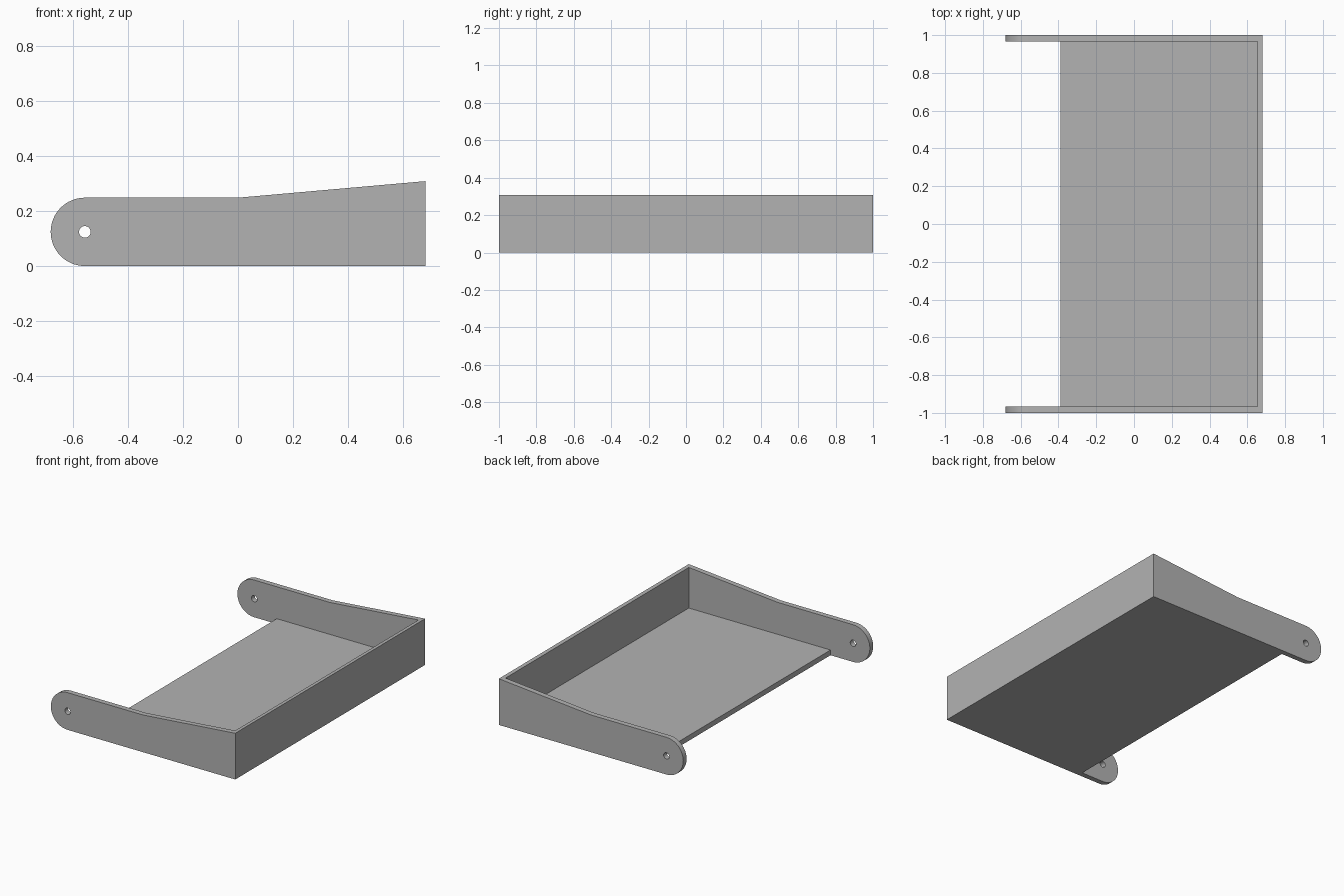
import bpy, bmesh
from math import cos, sin, pi, radians

default = bpy.data.objects.get("Cube")
if default:
    bpy.data.objects.remove(default, do_unlink=True)

# Main dimensions
END_X = 0.68            # outer face of the end wall
WALL_X = 0.655          # inner face of the end wall
FLOOR_X = -0.39         # open edge of the floor
INNER_Y, OUTER_Y = 0.965, 1.0
RADIUS = 0.124          # rounded arm end
PIVOT_X = RADIUS - END_X
HOLE = 0.021
ARM_Z, END_Z = 2 * RADIUS, 0.308
FLOOR_Z = 0.035

grey = bpy.data.materials.new("plain_grey")
grey.use_nodes = True
colour = (0.45, 0.45, 0.45, 1)
grey.diffuse_color = colour
grey.node_tree.nodes["Principled BSDF"].inputs["Base Color"].default_value = colour


def extrude_profile(name, loops, y0, y1):
    """Fill x-z outlines (the first outer, the rest holes), extrude along y."""
    bm = bmesh.new()
    edges = []
    for loop in loops:
        verts = [bm.verts.new((x, y0, z)) for x, z in loop]
        edges += [bm.edges.new((a, b)) for a, b in zip(verts, verts[1:] + verts[:1])]
    bmesh.ops.triangle_fill(bm, edges=edges, use_beauty=True)
    result = bmesh.ops.extrude_face_region(bm, geom=bm.faces[:], use_keep_orig=True)
    moved = [v for v in result["geom"] if isinstance(v, bmesh.types.BMVert)]
    bmesh.ops.translate(bm, verts=moved, vec=(0, y1 - y0, 0))
    bmesh.ops.recalc_face_normals(bm, faces=bm.faces[:])
    mesh = bpy.data.meshes.new(name)
    bm.to_mesh(mesh)
    bm.free()
    mesh.materials.append(grey)
    obj = bpy.data.objects.new(name, mesh)
    bpy.context.collection.objects.link(obj)
    bpy.ops.object.select_all(action="DESELECT")
    obj.select_set(True)
    bpy.context.view_layer.objects.active = obj
    bpy.ops.object.shade_smooth_by_angle(angle=radians(30))
    return obj


def arc(radius, start, sweep, steps):
    angles = [start + sweep * i / steps for i in range(steps + 1)]
    return [(PIVOT_X + radius * cos(a), RADIUS + radius * sin(a)) for a in angles]


# Side arms: rounded pivot end, straight top, then a rise to the end wall
outline = arc(RADIUS, pi / 2, pi, 32) + [(END_X, 0), (END_X, END_Z), (0, ARM_Z)]
pivot_hole = arc(HOLE, 0, 2 * pi, 24)[:-1]
extrude_profile("front_side_arm", [outline, pivot_hole], -OUTER_Y, -INNER_Y)
extrude_profile("back_side_arm", [outline, pivot_hole], INNER_Y, OUTER_Y)

# Floor panel between the arms
extrude_profile("floor_panel", [[(FLOOR_X, 0), (WALL_X, 0), (WALL_X, FLOOR_Z),
                                 (FLOOR_X, FLOOR_Z)]], -INNER_Y, INNER_Y)

# End wall, its top following the slope of the arms
wall_z = ARM_Z + (END_Z - ARM_Z) * WALL_X / END_X
extrude_profile("end_wall", [[(WALL_X, 0), (END_X, 0), (END_X, END_Z),
                              (WALL_X, wall_z)]], -INNER_Y, INNER_Y)
